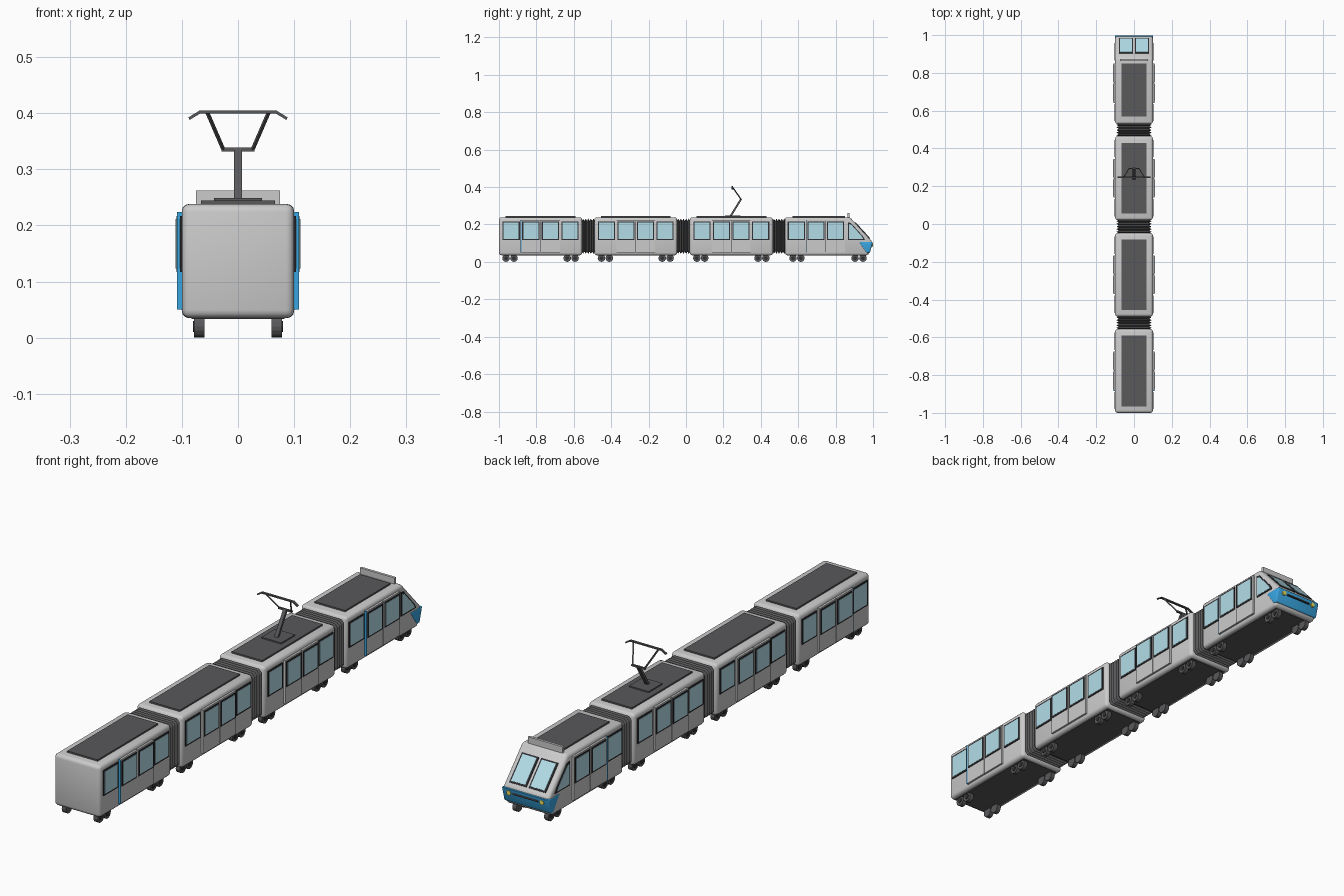
import bpy, bmesh, math
from mathutils import Vector, Matrix

if "Cube" in bpy.data.objects:
    bpy.data.objects.remove(bpy.data.objects["Cube"])


def mat(name, c):
    m = bpy.data.materials.new(name)
    m.diffuse_color = (*c, 1)
    m.use_nodes = True
    m.node_tree.nodes["Principled BSDF"].inputs["Base Color"].default_value = m.diffuse_color
    return m


DARK = mat("dark", (0.10, 0.10, 0.105))
BLACK = mat("black", (0.03, 0.03, 0.035))
GLASS = mat("glass", (0.45, 0.72, 0.80))
BLUE = mat("blue", (0.04, 0.38, 0.75))
YELLOW = mat("yellow", (0.9, 0.75, 0.1))


def finish(name, bm, material=None, bevel=0, seg=3):
    if bevel:
        bmesh.ops.bevel(bm, geom=bm.edges[:], offset=bevel, segments=seg,
                        profile=0.5, affect='EDGES', clamp_overlap=True)
    bmesh.ops.recalc_face_normals(bm, faces=bm.faces[:])
    me = bpy.data.meshes.new(name)
    bm.to_mesh(me)
    bm.free()
    ob = bpy.data.objects.new(name, me)
    bpy.context.collection.objects.link(ob)
    if material:
        me.materials.append(material)
    if bevel:
        bpy.ops.object.select_all(action='DESELECT')
        ob.select_set(True)
        bpy.context.view_layer.objects.active = ob
        bpy.ops.object.shade_smooth_by_angle(angle=math.radians(35))
    return ob


def box(name, c, s, material=None, bevel=0, rx=0):
    bm = bmesh.new()
    bmesh.ops.create_cube(bm, size=1, matrix=Matrix.Translation(c)
                          @ Matrix.Rotation(rx, 4, 'X') @ Matrix.Diagonal((*s, 1)))
    return finish(name, bm, material, bevel)


def prism(name, yz, x0, x1, material=None, bevel=0):
    # side profile extruded across the width
    bm = bmesh.new()
    f = bm.faces.new([bm.verts.new((x0, y, z)) for y, z in yz])
    r = bmesh.ops.extrude_face_region(bm, geom=[f])
    bmesh.ops.translate(bm, vec=(x1 - x0, 0, 0),
                        verts=[v for v in r["geom"] if isinstance(v, bmesh.types.BMVert)])
    return finish(name, bm, material, bevel)


def cyl(name, c, r, d, axis, material, seg=16):
    bm = bmesh.new()
    rot = Matrix.Rotation(math.pi / 2, 4, 'Y' if axis == 'X' else 'X')
    bmesh.ops.create_cone(bm, cap_ends=True, segments=seg, radius1=r, radius2=r,
                          depth=d, matrix=Matrix.Translation(c) @ rot)
    return finish(name, bm, material)


def beams(name, segs, material):
    bm = bmesh.new()
    for p, q, w, h in segs:
        p, q = Vector(p), Vector(q)
        m = (Matrix.Translation((p + q) / 2) @ (q - p).to_track_quat('Y', 'Z').to_matrix().to_4x4()
             @ Matrix.Diagonal((w, (q - p).length + 0.003, h, 1)))
        bmesh.ops.create_cube(bm, size=1, matrix=m)
    return finish(name, bm, material)


def window(name, side, x, y):
    box(name + "_frame", (side * x, y, 0.167), (0.006, 0.092, 0.100), BLACK)
    box(name + "_glass", (side * x, y, 0.167), (0.008, 0.080, 0.088), GLASS)


def wheels(y_list):
    for y in y_list:
        for s in (-1, 1):
            cyl("wheel", (s * 0.069, y, 0.02), 0.02, 0.018, 'X', DARK)
            cyl("wheel_hub", (s * 0.073, y, 0.02), 0.010, 0.014, 'X', BLACK, 12)


def car_sides(c, windows, blue_edge):
    for s in (-1, 1):
        for o in windows:
            window("side_window", s, 0.1, c + o)
        # double doors standing proud of the wall
        for o in (-0.052, 0.052):
            box("door_leaf", (s * 0.103, c + o, 0.137), (0.010, 0.101, 0.172))
            window("door_window", s, 0.107, c + o)
        box("door_seam", (s * 0.102, c, 0.137), (0.008, 0.006, 0.170), BLACK)
        if blue_edge:
            box("door_edge", (s * 0.1035, c - 0.1045, 0.137), (0.011, 0.004, 0.174), BLUE)


# plain cars
for y0, y1, blue in ((-1.0, -0.555, True), (-0.49, -0.047, False), (0.02, 0.465, False)):
    c, L = (y0 + y1) / 2, y1 - y0
    box("car_body", (0, c, 0.1365), (0.2, L, 0.203), None, 0.014)
    box("roof_panel", (0, c, 0.239), (0.132, L - 0.07, 0.010), DARK)
    box("floor_panel", (0, c, 0.036), (0.165, L - 0.03, 0.006), DARK)
    car_sides(c, (-0.157, 0.157), blue)
    wheels((y0 + 0.038, y0 + 0.08, y1 - 0.08, y1 - 0.038))

# head car with sloped nose
prism("head_body", [(0.53, 0.035), (0.975, 0.035), (0.996, 0.108), (0.877, 0.238), (0.53, 0.238)],
      -0.1, 0.1, None, 0.012)
box("head_roof_panel", (0, 0.71, 0.239), (0.132, 0.28, 0.010), DARK)
box("head_floor_panel", (0, 0.75, 0.036), (0.165, 0.42, 0.006), DARK)
car_sides(0.747, (-0.157,), True)
wheels((0.572, 0.614, 0.904, 0.946))
box("roof_sign", (0, 0.868, 0.248), (0.15, 0.010, 0.028))

# windscreen panes on the slope
ang = math.atan2(-0.130, 0.119)
for s in (-1, 1):
    box("windscreen_frame", (s * 0.042, 0.942, 0.167), (0.074, 0.118, 0.006), BLACK, 0, ang)
    box("windscreen_glass", (s * 0.042, 0.942, 0.167), (0.062, 0.106, 0.009), GLASS, 0, ang)
    # tapered cab window
    for nm, k, t, m in (("cab_frame", 1, 0.103, BLACK), ("cab_glass", 0.84, 0.104, GLASS)):
        pts = [(0.866, 0.117), (0.958, 0.117), (0.946, 0.137), (0.882, 0.208), (0.866, 0.212)]
        cy, cz = 0.896, 0.150
        prism(nm, [(cy + (y - cy) * k, cz + (z - cz) * k) for y, z in pts],
              s * 0.097, s * t, m)
    cyl("headlight", (s * 0.072, 0.991, 0.09), 0.009, 0.016, 'Y', YELLOW)

# blue nose band
prism("nose_band", [(0.925, 0.107), (0.9995, 0.107), (0.983, 0.048), (0.965, 0.048)],
      -0.1015, 0.1015, BLUE, 0.004)
box("nose_grille", (0, 0.990, 0.09), (0.11, 0.014, 0.010), BLACK, 0, 0.27)

# folded bellows between cars
for y0, y1 in ((-0.557, -0.488), (-0.049, 0.022), (0.463, 0.532)):
    bm = bmesh.new()
    rings, n = [], 10
    for i in range(n + 1):
        d = 0.012 if i % 2 == 0 else 0.0
        w, b, t, k = 0.093 - d, 0.043 + d, 0.231 - d, 0.012
        pts = [(w, b + k), (w, t - k), (w - k, t), (k - w, t),
               (-w, t - k), (-w, b + k), (k - w, b), (w - k, b)]
        rings.append([bm.verts.new((x, y0 + (y1 - y0) * i / n, z)) for x, z in pts])
    for a, b in zip(rings, rings[1:]):
        for j in range(8):
            bm.faces.new((a[j], a[(j + 1) % 8], b[(j + 1) % 8], b[j]))
    bm.faces.new(rings[0])
    bm.faces.new(rings[-1])
    finish("bellows", bm, DARK)

# pantograph
box("pantograph_base", (0, 0.25, 0.246), (0.085, 0.085, 0.006), DARK)
K, T = (0.294, 0.335), (0.247, 0.402)
segs = [((0, 0.24, 0.247), (0, *K), 0.014, 0.010),
        ((-0.028, *K), (0.028, *K), 0.007, 0.007),
        ((-0.068, *T), (0.068, *T), 0.009, 0.005)]
for s in (-1, 1):
    segs += [((s * 0.026, *K), (s * 0.055, *T), 0.005, 0.005),
             ((s * 0.068, *T), (s * 0.086, T[0], 0.391), 0.009, 0.005)]
beams("pantograph_arms", segs, DARK)
